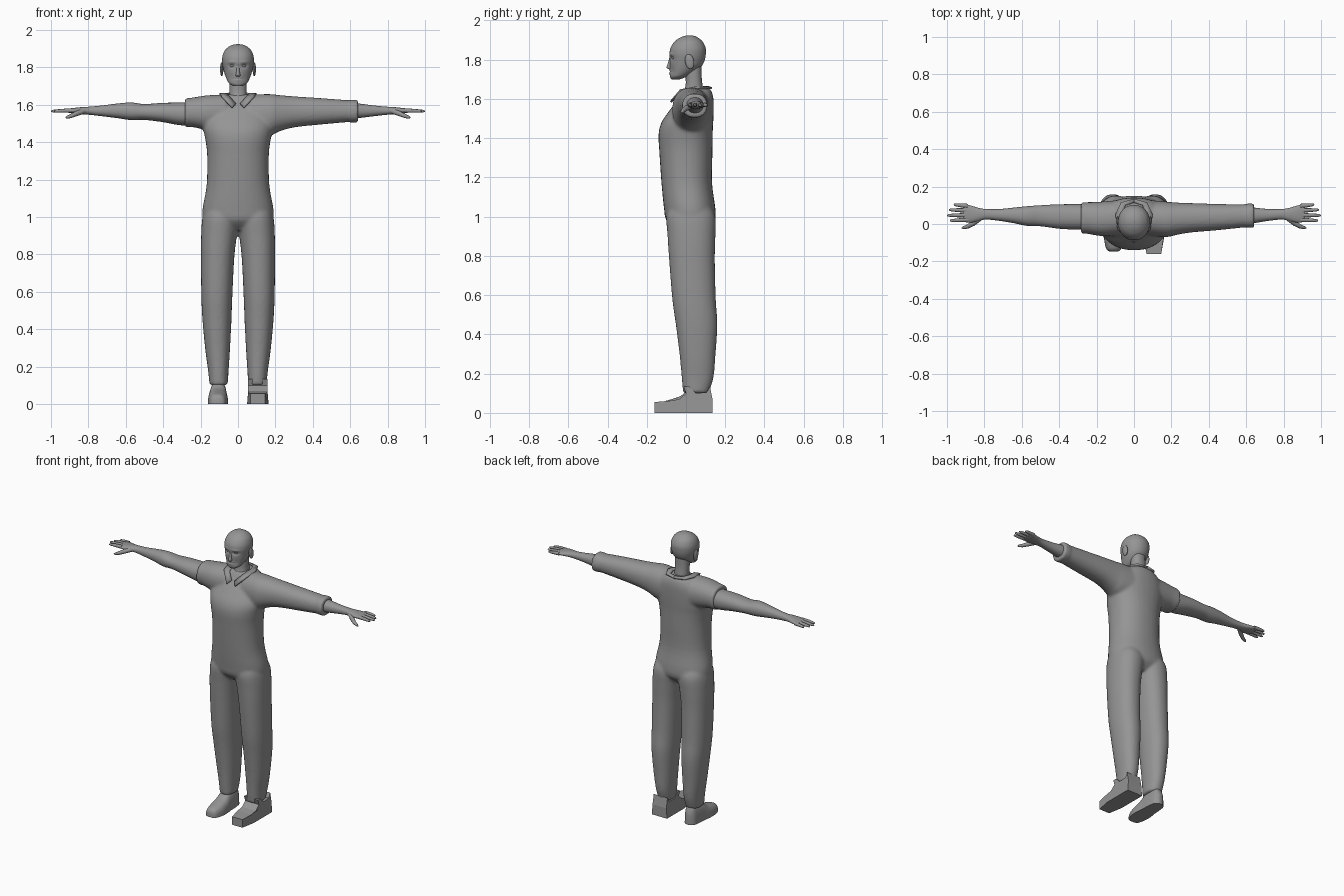
import bpy, bmesh, math
from mathutils import Vector

cube = bpy.data.objects.get("Cube")
if cube:
    bpy.data.objects.remove(cube)

grey = bpy.data.materials.new("plain grey")
grey.use_nodes = True
GREY = (0.3, 0.3, 0.3, 1)
grey.diffuse_color = GREY
grey.node_tree.nodes["Principled BSDF"].inputs["Base Color"].default_value = GREY


def finish(name, bm, smooth=True):
    bmesh.ops.recalc_face_normals(bm, faces=bm.faces)
    mesh = bpy.data.meshes.new(name)
    bm.to_mesh(mesh)
    bm.free()
    mesh.materials.append(grey)
    for p in mesh.polygons:
        p.use_smooth = smooth
    obj = bpy.data.objects.new(name, mesh)
    bpy.context.collection.objects.link(obj)
    return obj


def spline(rows, steps):
    """Catmull-Rom resampling of section rows."""
    out = []
    for i in range(len(rows) - 1):
        a, b, c, d = (rows[min(max(i + k, 0), len(rows) - 1)] for k in (-1, 0, 1, 2))
        for j in range(steps):
            t = j / steps
            out.append([q + .5 * t * (r - p + t * (2*p - 5*q + 4*r - s + t * (3*(q - r) + s - p)))
                        for p, q, r, s in zip(a, b, c, d)])
    return out + [list(rows[-1])]


def loft(bm, axis, rows, side=1, steps=4, n=32, power=2.2):
    """Skin of rounded sections; a row is (position, a0, a1, b0, b1)."""
    rings = []
    for pos, a0, a1, b0, b1 in spline(rows, steps):
        ring = []
        for k in range(n):
            t = 2 * math.pi * k / n
            u, v = (math.copysign(abs(f) ** (2 / power), f) for f in (math.cos(t), math.sin(t)))
            a = (a0 + a1) / 2 + u * (a1 - a0) / 2
            b = (b0 + b1) / 2 + v * (b1 - b0) / 2
            x, y, z = {"x": (pos, a, b), "y": (a, pos, b), "z": (a, b, pos)}[axis]
            ring.append(bm.verts.new((side * x, y, z)))
        rings.append(ring)
    for r, q in zip(rings, rings[1:]):
        for k in range(n):
            bm.faces.new((r[k], r[(k + 1) % n], q[(k + 1) % n], q[k]))
    bm.faces.new(rings[0])
    bm.faces.new(rings[-1])


# Coverall: torso, trouser legs and two different sleeves fused together
bm = bmesh.new()
loft(bm, "z", [(z, -w, w, f, b) for z, w, f, b in [
    (.93, .12, -.05, .1), (.98, .18, -.1, .145), (1.04, .19, -.112, .15),
    (1.17, .168, -.125, .133), (1.33, .165, -.136, .135), (1.42, .176, -.14, .136),
    (1.48, .187, -.125, .139), (1.54, .18, -.085, .141), (1.6, .15, -.04, .14),
    (1.64, .11, -.015, .13), (1.655, .08, 0, .115)]])
for s in (-1, 1):
    loft(bm, "z", [
        (.1, .055, .152, -.015, .115), (.18, .05, .16, -.022, .14), (.29, .043, .175, -.032, .15),
        (.45, .035, .19, -.052, .16), (.58, .03, .196, -.07, .152), (.78, .02, .198, -.086, .147),
        (.9, .006, .197, -.094, .15), (1, -.01, .19, -.1, .15), (1.06, 0, .17, -.08, .12)], s)
loft(bm, "x", [
    (.06, -.06, .13, 1.42, 1.655), (.17, -.07, .12, 1.435, 1.657), (.22, -.06, .115, 1.457, 1.652),
    (.3, -.046, .112, 1.479, 1.645), (.45, -.033, .107, 1.495, 1.635), (.62, -.015, .105, 1.51, 1.622)])
loft(bm, "x", [(.6, -.02, .109, 1.504, 1.627), (.642, -.02, .109, 1.504, 1.627)], steps=1)
loft(bm, "x", [
    (.06, -.06, .13, 1.44, 1.655), (.17, -.065, .12, 1.465, 1.65), (.26, -.05, .115, 1.485, 1.635)], -1)
loft(bm, "x", [(.2, -.052, .117, 1.48, 1.642), (.283, -.052, .117, 1.48, 1.635)], -1, steps=1)
coverall = finish("coverall", bm)
fuse = coverall.modifiers.new("fuse", "REMESH")
fuse.mode = "VOXEL"
fuse.voxel_size = .009
fuse.use_smooth_shade = True
relax = coverall.modifiers.new("relax", "SMOOTH")
relax.factor = .5
relax.iterations = 6

# Neck
bm = bmesh.new()
loft(bm, "z", [(1.57, -.055, .055, -.045, .09), (1.65, -.047, .047, -.006, .086),
               (1.71, -.046, .046, -.002, .08), (1.78, -.046, .046, -.01, .08)])
finish("neck", bm)

# Head, with sockets, brows, cheeks and mouth pressed into the face
bm = bmesh.new()
loft(bm, "z", [(z, -w, w, f, b) for z, w, f, b in [
    (1.7, .025, -.075, -.03), (1.714, .047, -.082, .005), (1.74, .062, -.083, .05),
    (1.77, .073, -.083, .082), (1.8, .08, -.083, .096), (1.83, .085, -.084, .101),
    (1.86, .083, -.079, .1), (1.89, .071, -.06, .086), (1.91, .05, -.034, .064),
    (1.92, .03, -.01, .045), (1.924, .008, .012, .024)]], steps=6, n=64, power=2.1)
PRESS = [(.032, 1.808, .016, .01, .011), (.034, 1.828, .022, .007, -.004),
         (.036, 1.745, .016, .02, .004), (0, 1.739, .024, .003, .004),
         (0, 1.746, .02, .004, -.003), (0, 1.732, .02, .004, -.003)]
for v in bm.verts:
    if v.co.y < 0:
        x, z = abs(v.co.x), v.co.z
        v.co.y += sum(d * math.exp(-((x - px) / rx) ** 2 - ((z - pz) / rz) ** 2)
                      for px, pz, rx, rz, d in PRESS)
finish("head", bm)

# Nose
bm = bmesh.new()
loft(bm, "z", [(z, -w, w, f, -.065) for z, w, f in [
    (1.82, .006, -.083), (1.79, .008, -.09), (1.766, .011, -.098),
    (1.757, .013, -.097), (1.75, .009, -.085)]], n=16)
finish("nose", bm)


def ellipsoid(name, centre, size, tilt=0):
    bm = bmesh.new()
    bmesh.ops.create_uvsphere(bm, u_segments=20, v_segments=12, radius=1)
    obj = finish(name, bm)
    obj.location, obj.scale, obj.rotation_euler.x = centre, size, tilt


def tubes(name, paths):
    """Tapered round tubes; a path is a list of (x, y, z, radius)."""
    curve = bpy.data.curves.new(name, "CURVE")
    curve.dimensions = "3D"
    curve.bevel_depth = 1
    curve.bevel_resolution = 3
    curve.use_fill_caps = True
    curve.materials.append(grey)
    for path in paths:
        sp = curve.splines.new("POLY")
        sp.points.add(len(path) - 1)
        for p, (x, y, z, r) in zip(sp.points, path):
            p.co, p.radius = (x, y, z, 1), r
        sp.use_smooth = True
    bpy.context.collection.objects.link(bpy.data.objects.new(name, curve))


for s, side in ((-1, "right"), (1, "left")):
    # Eyes and ears
    ellipsoid(side + "_eye", (s * .031, -.062, 1.808), (.013, .011, .008))
    ellipsoid(side + "_ear", (s * .087, .018, 1.79), (.009, .023, .038), .2)

    # Bare arm running into the palm
    bm = bmesh.new()
    loft(bm, "x", [
        (.2, -.03, .105, 1.495, 1.615), (.3, -.03, .106, 1.49, 1.612), (.4, -.025, .105, 1.507, 1.61),
        (.5, -.012, .1, 1.519, 1.604), (.57, -.01, .095, 1.518, 1.612), (.64, .004, .088, 1.528, 1.607),
        (.72, .017, .08, 1.538, 1.597), (.79, .024, .08, 1.546, 1.59), (.83, .016, .086, 1.549, 1.588),
        (.87, .008, .098, 1.552, 1.584), (.9, .01, .104, 1.556, 1.58), (.915, .02, .1, 1.56, 1.575)], s)
    finish(side + "_arm", bm)

    # Fingers and thumb
    fingers = []
    for y, spread, tip in ((.096, .008, .964), (.072, .004, .99), (.047, -.001, 1), (.022, -.004, .985)):
        fingers.append([(s * (.89 + (tip - .89) * t), y + spread * t, 1.569 - .004 * t * t, r)
                        for t, r in ((0, .012), (.5, .0105), (.85, .008), (.97, .005), (1, .001))])
    fingers.append([(s * x, y, z, r) for x, y, z, r in (
        (.825, .03, 1.566, .014), (.86, .003, 1.554, .014), (.89, -.014, 1.541, .011),
        (.912, -.02, 1.533, .008), (.922, -.022, 1.53, .002))])
    tubes(side + "_fingers", fingers)

    # Folded collar half
    inner = [(.012, -.05, 1.605), (.05, -.018, 1.645), (.062, .05, 1.658), (.045, .1, 1.66), (0, .115, 1.66)]
    outer = [(.032, -.078, 1.585), (.088, -.028, 1.645), (.1, .05, 1.657), (.07, .115, 1.656), (0, .133, 1.654)]
    bm = bmesh.new()
    rows = [[bm.verts.new((s * x, y, z)) for x, y, z in row] for row in (inner, outer)]
    for k in range(len(inner) - 1):
        bm.faces.new((rows[0][k], rows[0][k + 1], rows[1][k + 1], rows[1][k]))
    collar = finish(side + "_collar", bm)
    thick = collar.modifiers.new("thickness", "SOLIDIFY")
    thick.thickness, thick.offset = .01, 0

# Rounded right shoe, flattened on the ground
bm = bmesh.new()
loft(bm, "y", [(y, a, b, -h, h) for y, a, b, h in [
    (-.148, .09, .125, .025), (-.135, .07, .147, .05), (-.08, .054, .16, .068), (-.03, .054, .16, .085),
    (.01, .058, .154, .115), (.06, .06, .15, .125), (.11, .068, .143, .12), (.132, .09, .122, .07)]],
    -1, power=2.8)
bmesh.ops.bisect_plane(bm, geom=bm.verts[:] + bm.edges[:] + bm.faces[:], plane_co=(0, 0, 0),
                       plane_no=(0, 0, -1), clear_outer=True)
bmesh.ops.holes_fill(bm, edges=[e for e in bm.edges if e.is_boundary])
shoe = finish("right_shoe", bm)
shoe.data.set_sharp_from_angle(angle=math.radians(45))

# Angular left shoe: extruded side profile, narrower at toe and instep
bm = bmesh.new()
profile = [(-.16, 0), (-.06, 0), (.135, 0), (.135, .07), (.122, .135), (.105, .105), (.05, .1),
           (.015, .135), (-.012, .135), (0, .1), (-.035, .07), (-.08, .062), (-.16, .055)]
face = bm.faces.new([bm.verts.new((.05, y, z)) for y, z in profile])
push = bmesh.ops.extrude_face_region(bm, geom=[face])
bmesh.ops.translate(bm, vec=Vector((.115, 0, 0)), verts=[g for g in push["geom"] if isinstance(g, bmesh.types.BMVert)])
for v in bm.verts:
    squeeze = .68 if v.co.y < -.1 else .9 if v.co.z > .05 else 1
    v.co.x = .106 + (v.co.x - .1075) * squeeze
finish("left_shoe", bm, smooth=False)
